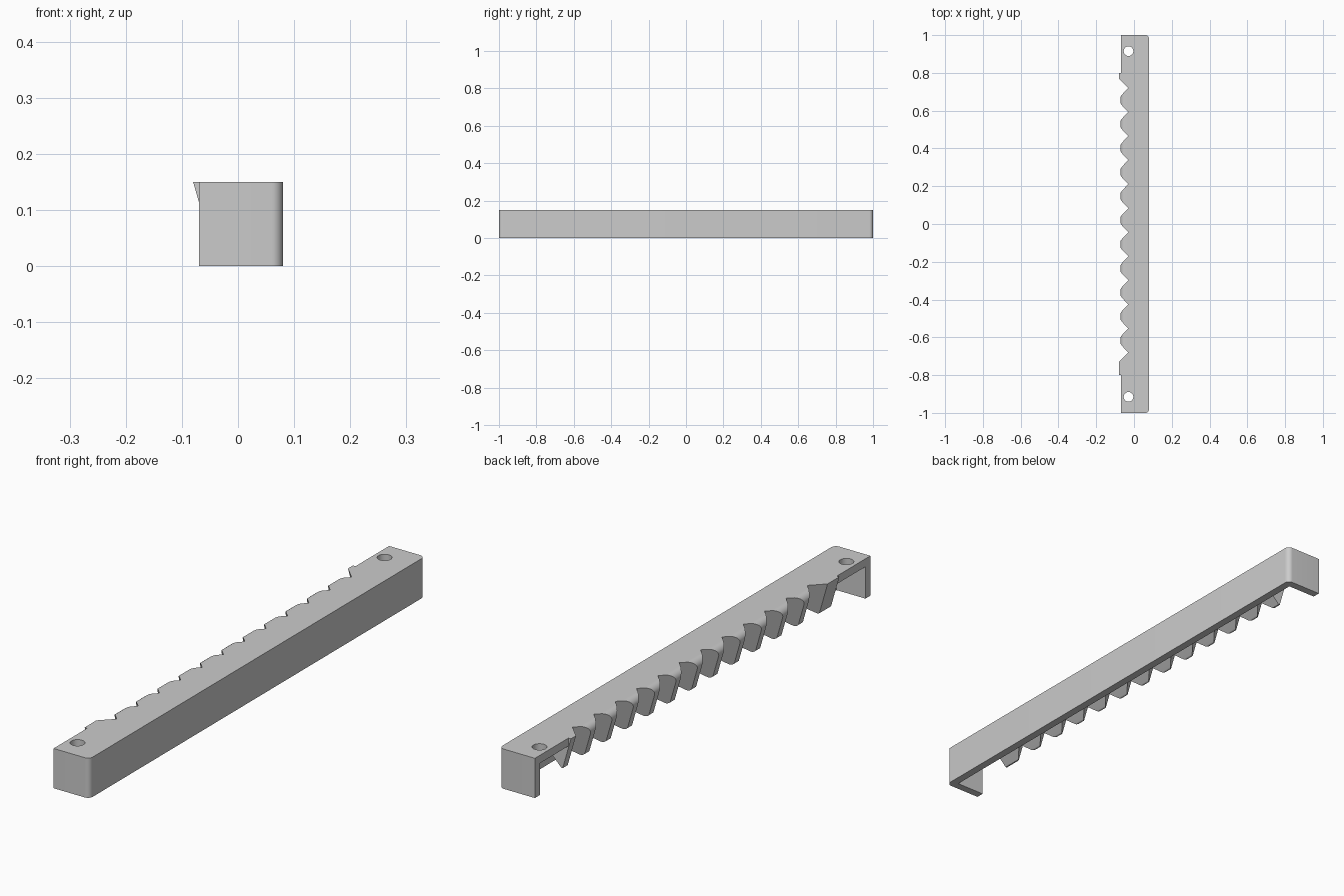
import bpy, bmesh, math

if "Cube" in bpy.data.objects:
    bpy.data.objects.remove(bpy.data.objects["Cube"])

grey = bpy.data.materials.new("plain_grey")
grey.diffuse_color = (0.6, 0.6, 0.6, 1)
grey.use_nodes = True
grey.node_tree.nodes["Principled BSDF"].inputs["Base Color"].default_value = grey.diffuse_color


def prism(name, pts, offset):
    """Closed solid from a 3D outline swept along an offset."""
    bm = bmesh.new()
    face = bm.faces.new([bm.verts.new(p) for p in pts])
    ext = bmesh.ops.extrude_face_region(bm, geom=[face])
    verts = [g for g in ext["geom"] if isinstance(g, bmesh.types.BMVert)]
    bmesh.ops.translate(bm, verts=verts, vec=offset)
    bmesh.ops.recalc_face_normals(bm, faces=bm.faces)
    me = bpy.data.meshes.new(name)
    bm.to_mesh(me)
    bm.free()
    me.materials.append(grey)
    ob = bpy.data.objects.new(name, me)
    bpy.context.collection.objects.link(ob)
    return ob


def combine(target, other, operation):
    bpy.context.view_layer.objects.active = target
    mod = target.modifiers.new("cut", 'BOOLEAN')
    mod.operation, mod.solver, mod.object = operation, 'EXACT', other
    bpy.ops.object.modifier_apply(modifier=mod.name)
    bpy.data.objects.remove(other, do_unlink=True)


def arc(cx, cy, r, a0, a1, n):
    return [(cx + r * math.cos(math.radians(a0 + (a1 - a0) * i / n)),
             cy + r * math.sin(math.radians(a0 + (a1 - a0) * i / n))) for i in range(n + 1)]


def box(name, x0, x1, y, z0, z1):
    return prism(name, [(x0, -y, z0), (x1, -y, z0), (x1, y, z0), (x0, y, z0)], (0, 0, z1 - z0))


# outer block with the two rounded back corners
R = 0.02
plan = [(-0.0695, -1)] + arc(0.08 - R, -1 + R, R, -90, 0, 8) \
    + arc(0.08 - R, 1 - R, R, 0, 90, 8) + [(-0.0695, 1)]
body = prism("toothed_bracket", [(x, y, 0) for x, y in plan], (0, 0, 0.15))

# hollow, open to the tooth side and below; plate edge set back behind the teeth
combine(body, box("hollow", -0.2, 0.05, 0.97, -0.1, 0.12), 'DIFFERENCE')
N, FIRST, STEP, TILT = 12, -0.68, 1.4 / 11, 0.29
combine(body, box("setback", -0.2, -0.035, 0.8, 0.1, 0.2), 'DIFFERENCE')

# wedge-shaped bar that becomes the teeth: rounded top edge, sharp at the two ends
back = [(0.05, 0.12), (0.05, 0.15)]
sharp = [(-0.08, 0.15), (-0.0455, 0.03), (-0.04, 0.03)] + back
rounded = arc(-0.0467, 0.125, 0.025, 90, 196, 10) + arc(-0.0395, 0.039, 0.008, 196, 315, 8) + back
last = FIRST + (N - 1) * STEP
for profile, y0, y1 in ((sharp, -0.8, FIRST), (rounded, FIRST, last), (sharp, last, 0.8)):
    combine(body, prism("wedge", [(x, y0, z) for x, z in profile], (0, y1 - y0, 0)), 'UNION')

# twelve V grooves running parallel to the slanted tooth face
for i in range(N):
    y = FIRST + i * STEP
    vee = [(-0.09, y - 0.06), (-0.03, y), (-0.09, y + 0.06)]
    combine(body, prism("groove", [(px - TILT * 0.02, py, 0.17) for px, py in vee],
                        (TILT * 0.17, 0, -0.17)), 'DIFFERENCE')

# screw holes
for y in (-0.915, 0.915):
    ring = arc(-0.029, y, 0.0255, 0, 360, 32)[:-1]
    combine(body, prism("hole", [(px, py, 0.1) for px, py in ring], (0, 0, 0.1)), 'DIFFERENCE')

bpy.ops.object.select_all(action='DESELECT')
body.select_set(True)
bpy.context.view_layer.objects.active = body
bpy.ops.object.shade_smooth_by_angle(angle=math.radians(30))
